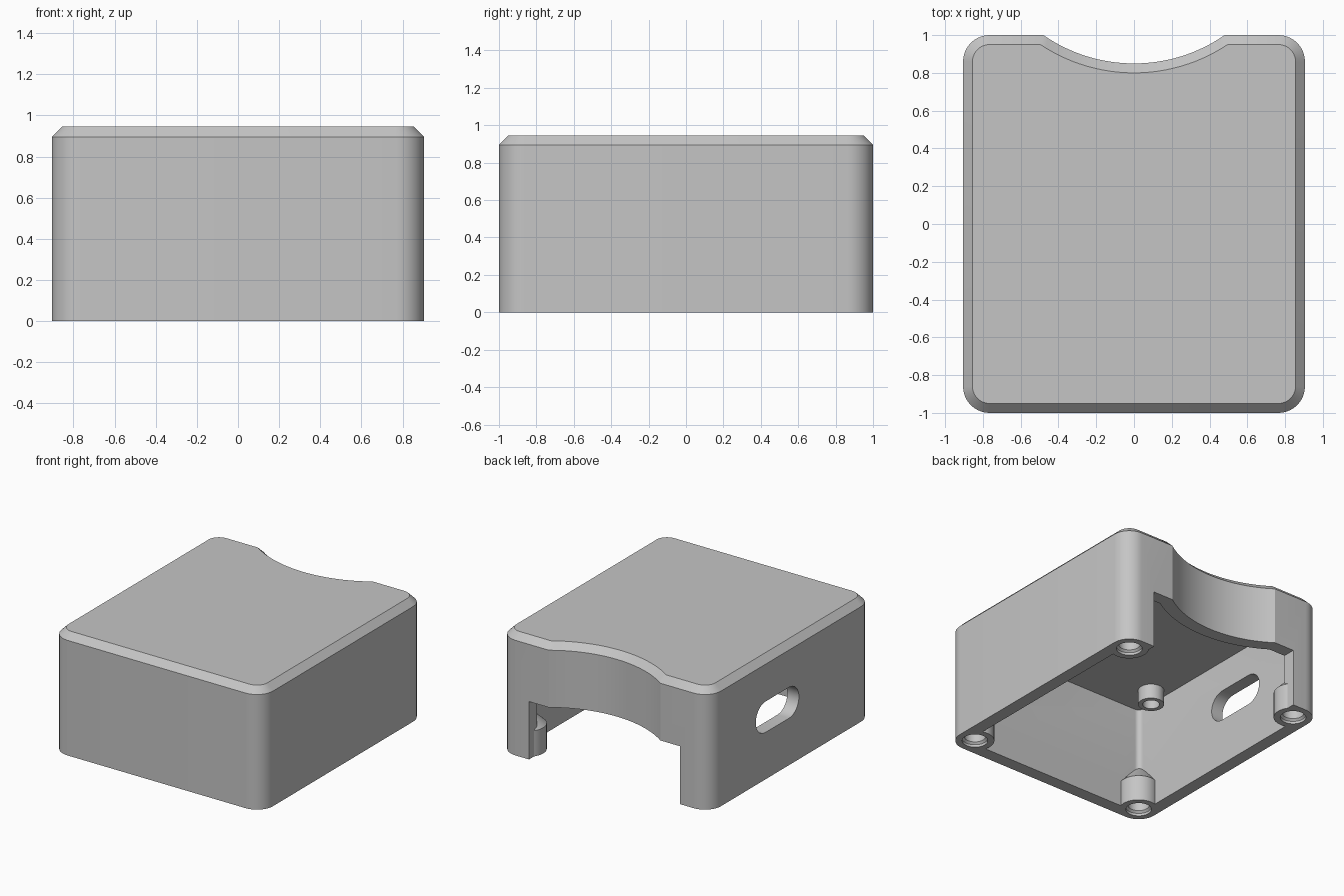
import bpy, bmesh, math
from mathutils import Matrix

cube = bpy.data.objects.get("Cube")
if cube:
    bpy.data.objects.remove(cube, do_unlink=True)

HX, HY, TOP = 0.905, 1.0, 0.945
CORNER, WALL, CHAMFER = 0.14, 0.1, 0.05
NOTCH_Y, NOTCH_R = 1.693, 0.843

grey = bpy.data.materials.new("warm_free_grey")
grey.name = "plain_grey"
grey.use_nodes = True
colour = (0.56, 0.56, 0.56, 1)
grey.diffuse_color = colour
grey.node_tree.nodes["Principled BSDF"].inputs["Base Color"].default_value = colour


def arc(cx, cy, r, start, end, steps):
    angles = [math.radians(start + (end - start) * i / steps) for i in range(steps + 1)]
    return [(cx + r * math.cos(a), cy + r * math.sin(a)) for a in angles]


def circle(cx, cy, r, steps=40):
    return arc(cx, cy, r, 0, 360, steps)[:-1]


def case_outline(inset):
    """Rounded rectangle with a concave scoop in the back edge."""
    cx, cy, r = HX - CORNER, HY - CORNER, CORNER - inset
    big = NOTCH_R + inset
    half = math.degrees(math.acos((NOTCH_Y - HY + inset) / big))
    points = arc(cx, cy, r, 0, 90, 10)
    points += arc(0, NOTCH_Y, big, 270 + half, 270 - half, 32)
    points += arc(-cx, cy, r, 90, 180, 10)
    points += arc(-cx, -cy, r, 180, 270, 10)
    points += arc(cx, -cy, r, 270, 360, 10)
    return points


def loft(name, levels, apex=None):
    """Join matching outlines at given heights, with an optional point on top."""
    bm = bmesh.new()
    rings = [[bm.verts.new((x, y, z)) for x, y in pts] for pts, z in levels]
    n = len(rings[0])
    for low, high in zip(rings, rings[1:]):
        for i in range(n):
            j = (i + 1) % n
            bm.faces.new((low[i], low[j], high[j], high[i]))
    bm.faces.new(rings[0][::-1])
    if apex:
        tip = bm.verts.new(apex)
        for i in range(n):
            bm.faces.new((rings[-1][i], rings[-1][(i + 1) % n], tip))
    else:
        bm.faces.new(rings[-1])
    bmesh.ops.recalc_face_normals(bm, faces=bm.faces)
    mesh = bpy.data.meshes.new(name)
    bm.to_mesh(mesh)
    bm.free()
    mesh.materials.append(grey)
    obj = bpy.data.objects.new(name, mesh)
    bpy.context.collection.objects.link(obj)
    return obj


def combine(target, tool, operation):
    mod = target.modifiers.new("cut", 'BOOLEAN')
    mod.operation, mod.solver, mod.object = operation, 'EXACT', tool
    bpy.context.view_layer.objects.active = target
    bpy.ops.object.modifier_apply(modifier=mod.name)
    bpy.data.objects.remove(tool, do_unlink=True)


# Outer case with chamfered top edge
case = loft("case", [(case_outline(0), 0), (case_outline(0), TOP - CHAMFER),
                     (case_outline(CHAMFER), TOP)])

# Hollow inside plus the wide opening under the scoop
cavity = loft("cavity", [(case_outline(WALL), -0.1), (case_outline(WALL), TOP - WALL)])
gap = [(-0.65, 0.6), (0.65, 0.6), (0.65, 1.2), (-0.65, 1.2)]
combine(cavity, loft("back_opening", [(gap, -0.12), (gap, 0.45)]), 'UNION')

# Corner screw bosses and ceiling standoffs stay solid inside the hollow
signs = [(sx, sy) for sx in (-1, 1) for sy in (-1, 1)]
for sx, sy in signs:
    x, y = sx * (HX - CORNER), sy * (HY - CORNER)
    lean = CORNER * math.sqrt(0.5)
    ring = circle(x, y, CORNER - 0.001)
    combine(cavity, loft("corner_boss", [(ring, -0.2), (ring, 0.2)],
                         (x + sx * lean, y + sy * lean, 0.45)), 'DIFFERENCE')
    ring = circle(sx * 0.68, sy * 0.62, 0.093)
    combine(cavity, loft("standoff", [(ring, 0.73), (ring, 0.9)]), 'DIFFERENCE')
combine(case, cavity, 'DIFFERENCE')

# Screw holes
for sx, sy in signs:
    x, y = sx * (HX - CORNER), sy * (HY - CORNER)
    wide, narrow = circle(x, y, 0.092), circle(x, y, 0.077)
    combine(case, loft("boss_hole", [(wide, -0.05), (wide, 0.02), (narrow, 0.035),
                                     (narrow, 0.19)]), 'DIFFERENCE')
    ring = circle(sx * 0.68, sy * 0.62, 0.06)
    combine(case, loft("standoff_hole", [(ring, 0.7), (ring, 0.84)]), 'DIFFERENCE')

# Rounded slot through one side wall
slot_shape = arc(0, 0.145, 0.12, 0, 180, 16) + arc(0, -0.145, 0.12, 180, 360, 16)
slot = loft("side_slot", [(slot_shape, -0.1), (slot_shape, 0.1)])
slot.data.transform(Matrix.Translation((-0.87, 0.17, 0.485)) @ Matrix.Rotation(math.pi / 2, 4, 'Y'))
combine(case, slot, 'DIFFERENCE')

bpy.ops.object.select_all(action='DESELECT')
case.select_set(True)
bpy.context.view_layer.objects.active = case
bpy.ops.object.shade_smooth_by_angle(angle=math.radians(30))
